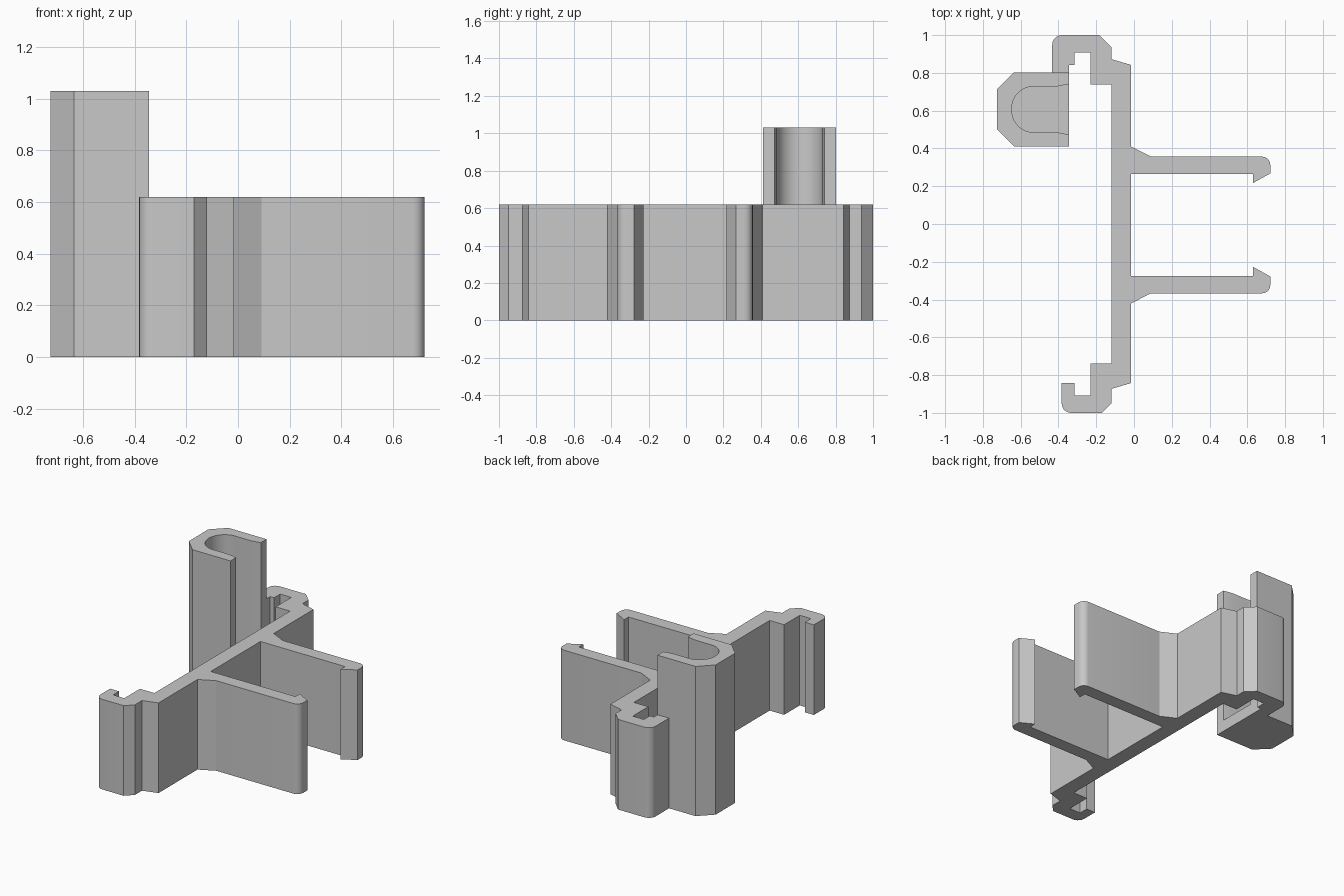
import bpy
import bmesh
import math
from mathutils import Vector

cube = bpy.data.objects.get("Cube")
if cube:
    bpy.data.objects.remove(cube)

CLIP_H, CRADLE_H, FLOOR = 0.62, 1.03, 0.08
GREY = (0.58, 0.58, 0.58, 1)

grey = bpy.data.materials.new("plain_grey")
grey.use_nodes = True
grey.diffuse_color = GREY
grey.node_tree.nodes["Principled BSDF"].inputs["Base Color"].default_value = GREY


def rounded(points, steps=5):
    """Replace each (x, y, radius) corner by a fillet; plain (x, y) corners stay sharp."""
    out = []
    for i, p in enumerate(points):
        corner = Vector(p[:2])
        if len(p) == 2:
            out.append(corner)
            continue
        a = (Vector(points[i - 1][:2]) - corner).normalized()
        b = (Vector(points[(i + 1) % len(points)][:2]) - corner).normalized()
        half = a.angle(b) / 2
        centre = corner + (a + b).normalized() * p[2] / math.sin(half)
        start = (corner + a * p[2] / math.tan(half) - centre).normalized()
        end = (corner + b * p[2] / math.tan(half) - centre).normalized()
        for k in range(steps + 1):
            out.append(centre + start.slerp(end, k / steps) * p[2])
    return out


def prism(name, points, z0, z1):
    """Extrude a closed plan profile from z0 to z1."""
    bm = bmesh.new()
    face = bm.faces.new([bm.verts.new((p[0], p[1], z0)) for p in rounded(points)])
    top = bmesh.ops.extrude_face_region(bm, geom=[face])["geom"]
    bmesh.ops.translate(bm, vec=(0, 0, z1 - z0),
                        verts=[v for v in top if isinstance(v, bmesh.types.BMVert)])
    bmesh.ops.recalc_face_normals(bm, faces=bm.faces)
    mesh = bpy.data.meshes.new(name)
    bm.to_mesh(mesh)
    bm.free()
    mesh.materials.append(grey)
    ob = bpy.data.objects.new(name, mesh)
    bpy.context.collection.objects.link(ob)
    return ob


def smooth(ob):
    bpy.ops.object.select_all(action='DESELECT')
    ob.select_set(True)
    bpy.context.view_layer.objects.active = ob
    bpy.ops.object.shade_smooth_by_angle(angle=math.radians(25))


def mirrored(points, axis=0.0):
    """Mirror a run of profile points across y = axis, keeping the winding."""
    return [(p[0], 2 * axis - p[1], *p[2:]) for p in reversed(points)]


# Snap arm with gusset at its root and a barb at its tip
arm = [(-0.015, 0.265), (0.63, 0.265), (0.63, 0.217), (0.722, 0.268),
       (0.722, 0.357, 0.045), (0.09, 0.357), (-0.015, 0.41)]

# Hooked end shared by both ends of the spine: outer step, then inner pocket
step = [(-0.015, 0.842), (-0.12, 0.873)]
pocket = [(-0.315, 0.843), (-0.315, 0.908), (-0.23, 0.908), (-0.23, 0.738), (-0.12, 0.738)]

back_end = step + [(-0.12, 0.937), (-0.183, 1.0), (-0.433, 1.0, 0.05),
                   (-0.433, 0.803), (-0.345, 0.803), (-0.345, 0.843)] + pocket
front_end = step + [(-0.12, 0.95), (-0.17, 1.0), (-0.383, 1.0, 0.05), (-0.383, 0.843)] + pocket

clip = prism("clip_rail", arm + back_end + mirrored(front_end) + mirrored(arm, -0.005), 0, CLIP_H)
smooth(clip)

# Tall chamfered cradle with a round-ended slot, open towards +x
mid, left, right = 0.607, -0.725, -0.345
half_block = [(right, mid + 0.196), (-0.635, mid + 0.196), (left, mid + 0.106)]
cradle = prism("cradle", half_block + mirrored(half_block, mid), 0, CRADLE_H)

half_slot = [(right + 0.05, mid + 0.143), (-0.41, mid + 0.121), (-0.535, mid + 0.121)]
bow = [(-0.535 + 0.113 * math.cos(a), mid + 0.121 * math.sin(a))
       for a in (math.radians(100 + 10 * k) for k in range(17))]
cutter = prism("slot_cutter", half_slot + bow + mirrored(half_slot, mid), FLOOR, CRADLE_H + 0.1)
cutter.hide_render = True
cut = cradle.modifiers.new("slot", 'BOOLEAN')
cut.operation, cut.solver, cut.object = 'DIFFERENCE', 'EXACT', cutter
bpy.context.view_layer.objects.active = cradle
cradle.select_set(True)
bpy.ops.object.modifier_apply(modifier=cut.name)
bpy.data.objects.remove(cutter)
smooth(cradle)
